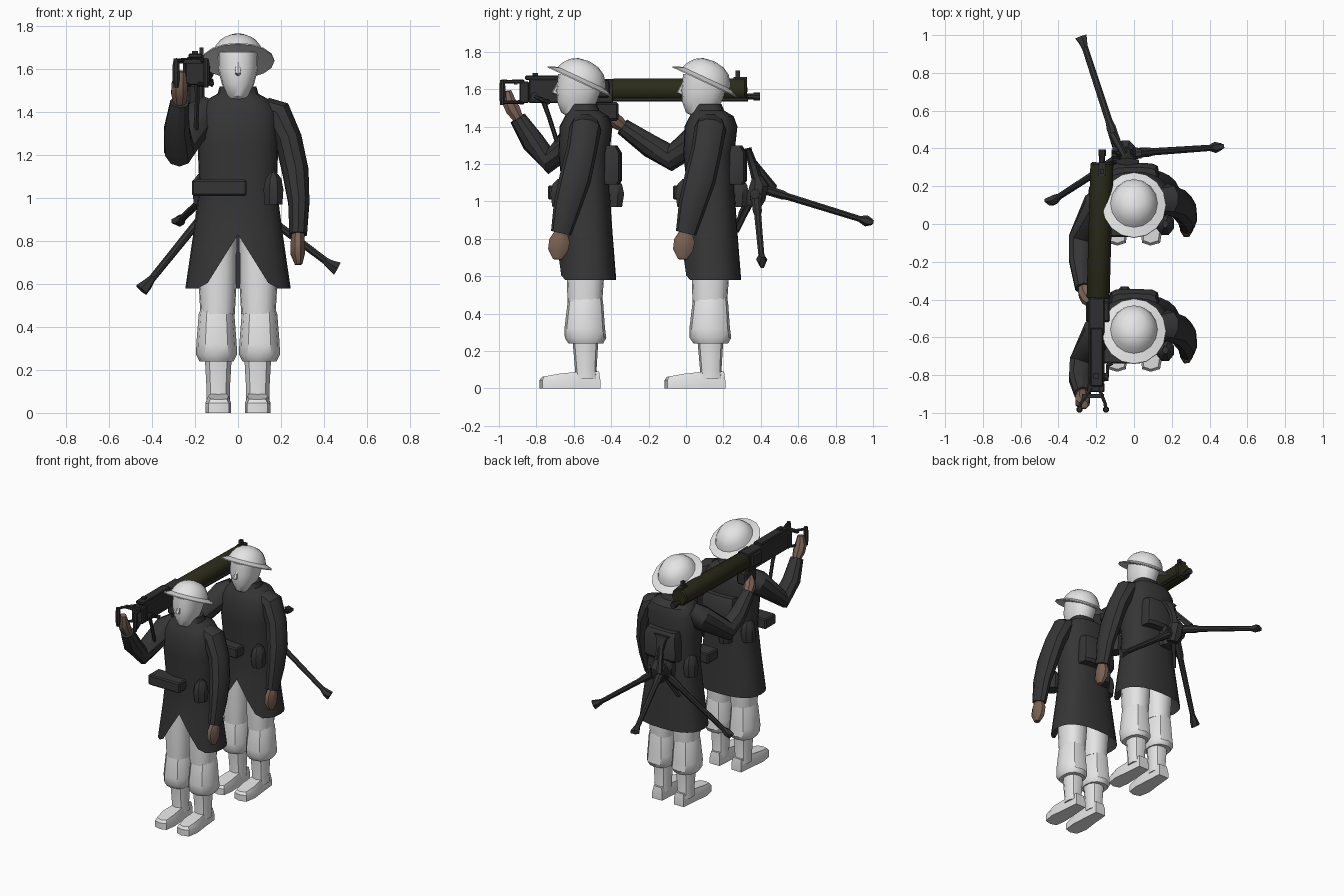
import bpy, bmesh, math
from mathutils import Vector, Matrix

if "Cube" in bpy.data.objects:
    bpy.data.objects.remove(bpy.data.objects["Cube"])


def material(name, rgb):
    m = bpy.data.materials.new(name)
    m.diffuse_color = (*rgb, 1)
    m.use_nodes = True
    m.node_tree.nodes["Principled BSDF"].inputs["Base Color"].default_value = m.diffuse_color
    return m


WHITE = material("plain white", (0.78, 0.78, 0.78))
COAT = material("dark grey cloth", (0.036, 0.036, 0.036))
METAL = material("gun metal", (0.028, 0.028, 0.029))
STEEL = material("tripod grey", (0.034, 0.034, 0.035))
OLIVE = material("dark olive", (0.024, 0.024, 0.010))
SKIN = material("skin", (0.20, 0.125, 0.088))


def finish(name, bm, mat):
    bmesh.ops.recalc_face_normals(bm, faces=bm.faces)
    me = bpy.data.meshes.new(name)
    bm.to_mesh(me)
    bm.free()
    me.materials.append(mat)
    ob = bpy.data.objects.new(name, me)
    bpy.context.collection.objects.link(ob)
    return ob


def loft(name, rings, mat, caps=(True, True)):
    """Skin a list of equal-length point rings."""
    bm = bmesh.new()
    vs = [[bm.verts.new(p) for p in r] for r in rings]
    n = len(vs[0])
    for a, b in zip(vs, vs[1:]):
        for i in range(n):
            bm.faces.new((a[i], a[(i + 1) % n], b[(i + 1) % n], b[i]))
    if caps[0]:
        bm.faces.new(vs[0])
    if caps[1]:
        bm.faces.new(vs[-1])
    return finish(name, bm, mat)


def hring(z, rx, yf, yb, cx=0, n=16, e=0.85):
    """Horizontal rounded ring between a front and a back y."""
    pts = []
    for i in range(n):
        a = 2 * math.pi * i / n - math.pi / 2
        c, s = math.cos(a), math.sin(a)
        pts.append(Vector((cx + math.copysign(rx * abs(c) ** e, c),
                           (yf + yb) / 2 + math.copysign((yb - yf) / 2 * abs(s) ** e, s), z)))
    return pts


def tube(name, path, mat, n=10):
    """Path of (point, radius) or (point, radius_x, radius_other)."""
    P = [Vector(p[0]) for p in path]
    whole = (P[-1] - P[0]).normalized()
    ref = Vector((1, 0, 0)) if abs(whole.x) < 0.8 else Vector((0, 0, 1))
    rings = []
    for i, p in enumerate(P):
        t = Vector()
        if i > 0:
            t += (p - P[i - 1]).normalized()
        if i < len(P) - 1:
            t += (P[i + 1] - p).normalized()
        t.normalize()
        u = t.cross(ref).normalized()
        v = u.cross(t)
        a, b = path[i][1], path[i][-1]
        rings.append([p + v * a * math.cos(k * 2 * math.pi / n + math.pi / n)
                      + u * b * math.sin(k * 2 * math.pi / n + math.pi / n) for k in range(n)])
    return loft(name, rings, mat)


def box(name, x, y, z, mat, bevel=0.0):
    bm = bmesh.new()
    bmesh.ops.create_cube(bm, size=1)
    for v in bm.verts:
        v.co = [(r[0] + r[1]) / 2 + c * (r[1] - r[0]) for c, r in zip(v.co, (x, y, z))]
    if bevel:
        bmesh.ops.bevel(bm, geom=bm.edges[:], offset=bevel, segments=1, affect='EDGES')
    return finish(name, bm, mat)


def soldier(tag, dy):
    def S(p):
        return (p[0], p[1] + dy, p[2])

    def H(z, rx, yf, yb, **k):
        return hring(z, rx, yf + dy, yb + dy, **k)

    # coat with front slit
    rings = [H(z, rx, f, b, n=24, e=0.8) for z, rx, f, b in (
        (0.58, .245, -.016, .295), (0.835, .208, 0, .275), (1.05, .18, .008, .26),
        (1.25, .188, -.014, .258), (1.40, .185, -.008, .275), (1.455, .15, .02, .255),
        (1.485, .095, .04, .205), (1.52, .085, .05, .19))]
    for p in rings[0]:
        if p.y < dy + 0.1 and abs(p.x) < 0.16:
            p.z = max(0.58, 0.83 - abs(p.x) * 1.6)
    loft(tag + "_coat", rings, COAT, (False, True))

    # head, nose
    loft(tag + "_head", [H(z, rx, f, b) for z, rx, f, b in (
        (1.44, .06, .06, .17), (1.475, .05, 0, .15), (1.53, .075, -.02, .19),
        (1.60, .093, -.025, .215), (1.68, .095, -.015, .215))], WHITE)
    tube(tag + "_nose", [(S((0, -.015, 1.63)), .008), (S((0, -.036, 1.585)), .016),
                         (S((0, -.015, 1.575)), .01)], WHITE, 6)

    # tilted brimmed helmet
    M = Matrix.Translation(S((0, .1, 1.64))) @ Matrix.Rotation(math.radians(-25), 4, 'X')
    prof = ((.02, .012), (.125, .006), (.190, -.004), (.190, .002), (.14, .022), (.126, .055),
            (.10, .088), (.06, .111), (.005, .12))
    loft(tag + "_helmet", [[M @ Vector((.89 * r * math.cos(a), r * math.sin(a), z))
                            for a in (math.tau * k / 16 for k in range(16))]
                           for r, z in prof], WHITE)

    for side, s in (("left", 1), ("right", -1)):
        # trousers, breeches, leg wraps
        loft(f"{tag}_{side}_thigh", [H(z, rx, f, b, cx=s * .095) for z, rx, f, b in (
            (.46, .08, .035, .22), (.60, .088, .03, .23), (.85, .09, .03, .23))], WHITE)
        loft(f"{tag}_{side}_breeches", [H(z, rx, f, b, cx=s * .1, n=12) for z, rx, f, b in (
            (.24, .08, .04, .225), (.27, .095, .02, .242), (.32, .094, .018, .235),
            (.46, .083, .035, .225), (.53, .055, .05, .21))], WHITE)
        loft(f"{tag}_{side}_leg_wrap", [H(z, rx, f, b, cx=s * .092, n=10) for z, rx, f, b in (
            (.05, .056, .07, .2), (.10, .056, .075, .19), (.27, .066, .06, .2))], WHITE)
        # boot
        out = ((-.04, .21), (.04, .21), (.05, .1), (.064, -.02), (.05, -.1), (.0, -.114),
               (-.045, -.1), (-.055, -.02), (-.048, .1))
        lo = [Vector((s * (.088 + x), y + dy, 0)) for x, y in out]
        mid = [p + Vector((0, 0, .045)) for p in lo]
        hi = [Vector((s * (.088 + x * .8), y * .94 + .006 + dy, .09 if y > .05 else .09 + (y - .05) * .17))
              for x, y in out]
        loft(f"{tag}_{side}_boot", [lo, mid, hi], WHITE)

    # hanging left arm and hand
    tube(tag + "_left_sleeve", [(S((.12, .13, 1.425)), .05, .07), (S((.18, .13, 1.39)), .075, .085),
                                (S((.235, .11, 1.27)), .066, .082), (S((.268, .075, 1.12)), .064, .085),
                                (S((.283, .035, .98)), .052, .075), (S((.28, 0, .83)), .043, .055)], COAT)
    tube(tag + "_left_hand", [(S((.28, 0, .84)), .03, .035), (S((.278, -.008, .79)), .036, .06),
                              (S((.278, -.016, .74)), .036, .058), (S((.282, -.02, .69)), .018, .025)], SKIN, 8)

    # pack and pouches
    loft(tag + "_backpack", [H(z, rx, .2, b, n=12, e=.5) for z, rx, b in (
        (1.09, .13, .31), (1.11, .135, .325), (1.26, .13, .325), (1.30, .12, .30))], COAT)
    box(tag + "_front_pouch", (-.215, .04), (dy - .07, dy + .05), (1.01, 1.085), COAT, .008)
    for nm, x, y in (("left", .165, .0), ("right", -.165, .18), ("rear", -.05, .28)):
        tube(f"{tag}_{nm}_hip_pouch", [(S((x, y, .97)), .045, .05), (S((x, y, 1.04)), .05, .062),
                                       (S((x, y, 1.09)), .04, .05), (S((x, y, 1.12)), .015, .02)], COAT, 8)


FRONT = -0.668
soldier("front_soldier", FRONT)
soldier("rear_soldier", 0)


# raised right arms holding the gun
def raised_arm(tag, pts, hand):
    radii = (.065, .085, .074, .062, .045)
    tube(tag + "_right_sleeve", list(zip(pts, radii)), COAT)
    tube(tag + "_right_hand", list(zip(hand, (.03, .042, .04, .022))), SKIN, 8)


raised_arm("front_soldier",
           [(-.13, -.53, 1.42), (-.19, -.57, 1.37), (-.272, -.73, 1.22), (-.285, -.82, 1.32), (-.272, -.90, 1.445)],
           [(-.272, -.895, 1.44), (-.272, -.925, 1.49), (-.272, -.945, 1.53), (-.265, -.955, 1.59)])
raised_arm("rear_soldier",
           [(-.13, .14, 1.42), (-.19, .10, 1.37), (-.277, -.08, 1.235), (-.285, -.19, 1.295), (-.268, -.34, 1.4)],
           [(-.268, -.33, 1.395), (-.255, -.37, 1.425), (-.24, -.40, 1.45), (-.22, -.43, 1.48)])


# machine gun, slightly slanted in x along its length
def gx(y):
    return -.179 + .028 * y


tube("barrel_jacket", [((gx(y), y, 1.597), r) for y, r in
                       ((-.395, .055), (-.385, .062), (.315, .062), (.326, .054))], OLIVE, 16)
tube("muzzle", [((gx(y), y, 1.56), r) for y, r in ((.30, .016), (.36, .016), (.361, .021), (.395, .021))], METAL)
tube("steam_tube", [((gx(y) + .045, y, 1.545), .012) for y in (-.39, .33)], METAL, 8)
box("front_sight", (-.19, -.15), (.255, .325), (1.645, 1.665), METAL)
box("front_sight_post", (-.18, -.16), (.265, .29), (1.66, 1.70), METAL)
box("receiver", (-.24, -.155), (-.84, -.39), (1.525, 1.655), METAL, .006)
box("receiver_cover", (-.23, -.165), (-.86, -.55), (1.65, 1.672), METAL, .005)
box("feed_block", (-.255, -.13), (-.52, -.41), (1.555, 1.645), METAL, .008)
box("rear_plate", (-.245, -.155), (-.89, -.84), (1.525, 1.64), METAL, .006)
box("rear_sight", (-.215, -.185), (-.82, -.79), (1.66, 1.685), METAL)
box("mount_lug", (-.235, -.155), (-.49, -.36), (1.43, 1.53), METAL, .012)
tube("crank_axle", [((-.16, -.81, 1.56), .022), ((-.135, -.81, 1.56), .022)], METAL)
tube("crank_handle", [((-.14, -.81, 1.56), .01), ((-.14, -.75, 1.535), .01), ((-.12, -.735, 1.53), .014)], METAL, 6)
tube("sling_rod", [((-.19, -.76, 1.53), .014), ((-.19, -.735, 1.46), .012), ((-.195, -.69, 1.32), .012)], METAL, 6)

# spade grips
for side, s in (("left", 1), ("right", -1)):
    x = -.218 + s * .07
    for nm, z in (("upper", 1.64), ("lower", 1.53)):
        tube(f"grip_{side}_{nm}_arm", [((-.205 + s * .02, -.87, z), .011), ((x - s * .005, -.95, z), .01),
                                       ((x, -.985, z), .011)], METAL, 6)
    tube(f"grip_{side}_handle", [((x, -.982, 1.515), .012), ((x, -.982, 1.55), .017),
                                 ((x, -.982, 1.62), .017), ((x, -.982, 1.65), .012)], METAL, 8)
box("grip_crossbar", (-.275, -.16), (-.92, -.90), (1.625, 1.645), METAL)

# tripod slung on the rear soldier's back
HUB = (-.04, .38, 1.06)
tube("tripod_hub", [((-.04, .36, .97), .04), ((-.04, .375, 1.02), .055),
                    ((-.045, .39, 1.08), .055), ((-.045, .38, 1.13), .03)], STEEL, 8)
tube("tripod_cradle", [((-.045, .39, 1.08), .035, .03), ((-.04, .36, 1.19), .025, .025),
                       ((-.035, .335, 1.265), .045, .02), ((-.035, .33, 1.285), .07, .02)], STEEL, 6)
tube("tripod_brace", [((-.04, .34, 1.24), .014), ((-.11, .47, 1.07), .022)], STEEL, 6)
tube("tripod_pivot", [((-.12, .37, 1.04), .026), ((.04, .37, 1.04), .026)], STEEL, 8)
tube("tripod_handle", [((-.05, .36, 1.03), .016), ((-.13, .27, .84), .014)], STEEL, 6)
LEGS = {"rear": ((-.085, .40, 1.07), (-.27, .965, .895), (-.28, .992, .89)),
        "left": ((-.01, .375, 1.02), (.43, .405, .69), (.462, .41, .672)),
        "right": ((-.08, .35, 1.02), (-.42, .13, .60), (-.45, .115, .572))}
for nm, (a, b, c) in LEGS.items():
    a, b, c = Vector(a), Vector(b), Vector(c)
    tube(f"tripod_{nm}_leg", [(a, .028), (a.lerp(b, .2), .026), (a.lerp(b, .25), .02), (b, .017)], STEEL, 8)
    tube(f"tripod_{nm}_foot", [(a.lerp(b, .93), .016), (b, .025, .03), (c, .036, .018)], STEEL, 6)
    tube(f"tripod_{nm}_joint", [(a + Vector((-.03, 0, 0)), .032), (a + Vector((.03, 0, 0)), .032)], STEEL, 8)

# shading
bpy.ops.object.select_all(action='SELECT')
bpy.context.view_layer.objects.active = bpy.context.selected_objects[0]
bpy.ops.object.shade_smooth_by_angle(angle=math.radians(35))
